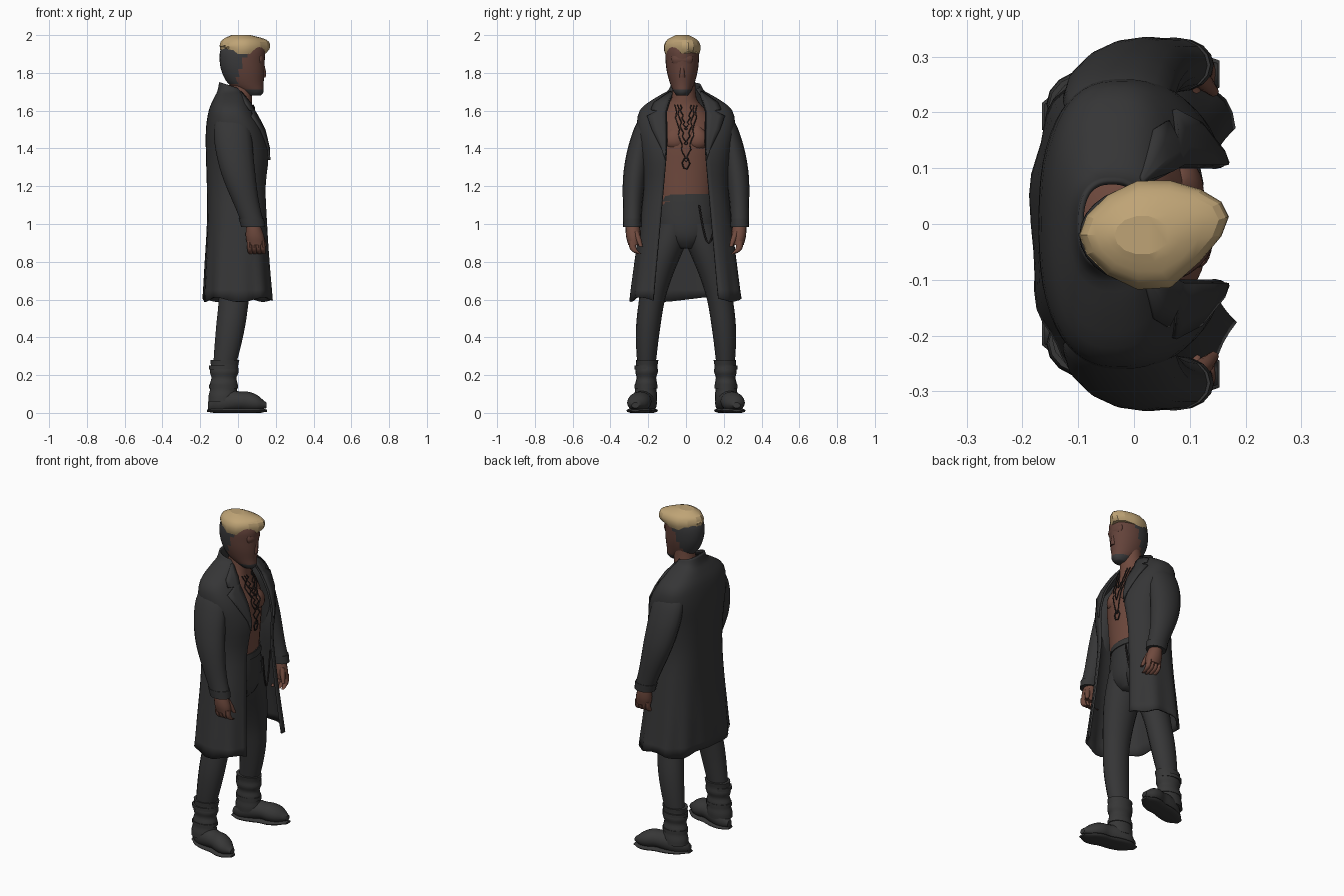
import bpy, bmesh, math
from mathutils import Vector
from mathutils.bvhtree import BVHTree

if "Cube" in bpy.data.objects:
    bpy.data.objects.remove(bpy.data.objects["Cube"])


def material(name, red, green, blue):
    mat = bpy.data.materials.new(name)
    mat.use_nodes = True
    mat.diffuse_color = (red, green, blue, 1)
    shader = mat.node_tree.nodes["Principled BSDF"]
    shader.inputs["Base Color"].default_value = (red, green, blue, 1)
    shader.inputs["Roughness"].default_value = .9
    return mat


COAT = material("charcoal_coat", .036, .036, .037)
CLOTH = material("dark_trousers", .037, .037, .038)
LEATHER = material("dark_boots", .038, .038, .038)
SKIN = material("brown_skin", .16, .068, .048)
FACE = material("deep_brown_face", .125, .055, .042)
BLOND = material("blond_hair", .52, .37, .18)
SHAVED = material("dark_hair", .042, .042, .044)
METAL = material("black_chain", .025, .022, .022)


def build(name, verts, faces, mats, angle=50):
    mesh = bpy.data.meshes.new(name)
    mesh.from_pydata(verts, [], faces)
    bm = bmesh.new()
    bm.from_mesh(mesh)
    bmesh.ops.recalc_face_normals(bm, faces=bm.faces)
    bm.to_mesh(mesh)
    bm.free()
    for mat in mats:
        mesh.materials.append(mat)
    part = bpy.data.objects.new(name, mesh)
    bpy.context.collection.objects.link(part)
    bpy.ops.object.select_all(action="DESELECT")
    part.select_set(True)
    bpy.context.view_layer.objects.active = part
    bpy.ops.object.shade_smooth_by_angle(angle=math.radians(angle))
    return part


def blend(rows, amount):
    """Smooth curve through evenly spaced rows of values."""
    last = len(rows) - 1
    index = min(int(amount * last), last - 1)
    f = amount * last - index
    before, after = rows[max(index - 1, 0)], rows[min(index + 2, last)]
    return [b + f / 2 * (c - a + f * (2 * a - 5 * b + 4 * c - d + f * (3 * (b - c) + d - a)))
            for a, b, c, d in zip(before, rows[index], rows[index + 1], after)]


def steps(count):
    return [i / count for i in range(count + 1)]


def power(value, exponent):
    return math.copysign(abs(value) ** exponent, value)


def bridge(rings, size, closed):
    span = size if closed else size - 1
    return [(k * size + i, k * size + (i + 1) % size, (k + 1) * size + (i + 1) % size, (k + 1) * size + i)
            for k in range(rings - 1) for i in range(span)]


def skin_rings(name, rings, mats, sides, across=(Vector((1, 0, 0)), Vector((0, 1, 0))),
               floor=0.0, angle=50):
    verts = []
    for centre, wide, deep in rings:
        for i in range(sides):
            turn = math.tau * i / sides
            point = centre + across[0] * wide * math.cos(turn) + across[1] * deep * math.sin(turn)
            point.z = max(point.z, floor)
            verts.append(point)
    faces = bridge(len(rings), sides, True)
    faces += [tuple(range(sides)), tuple(range(len(verts) - sides, len(verts)))]
    return build(name, verts, faces, mats, angle)


def body(name, rows, mats, y=0.0, sides=24, angle=50):
    """Upright form from rows of height, centre x, half depth, half width."""
    rings = []
    for amount in steps(3 * len(rows) - 3):
        z, x, depth, width = blend(rows, amount)
        rings.append((Vector((x, y, z)), depth, width))
    return skin_rings(name, rings, mats, sides, angle=angle)


def limb(name, start, end, radii, flat, mat, bow=(0, 0, 0), sides=16, **options):
    """Bowed tapering form; flat gives the width ratio at each end."""
    rings = []
    for amount in steps(3 * len(radii) - 3):
        centre = Vector(start).lerp(Vector(end), amount) + Vector(bow) * math.sin(math.pi * amount)
        radius = blend([(r,) for r in radii], amount)[0]
        rings.append((centre, radius, radius * (flat[0] + (flat[1] - flat[0]) * amount)))
    return skin_rings(name, rings, [mat], sides, **options)


def thicken(part):
    mod = part.modifiers.new("thickness", "SOLIDIFY")
    mod.thickness = .01
    mod.offset = 0


def front_finder(part):
    mesh = part.data
    tree = BVHTree.FromPolygons([v.co for v in mesh.vertices], [p.vertices for p in mesh.polygons])

    def front(y, z, lift):
        hit = tree.ray_cast(Vector((1, y, z)), Vector((-1, 0, 0)))[0]
        return (max(hit.x if hit else 0, 0) + lift, y, z)
    return front


def tube(name, points, radius, closed=False):
    curve = bpy.data.curves.new(name, "CURVE")
    curve.dimensions = "3D"
    curve.bevel_depth = radius
    curve.bevel_resolution = 1
    spline = curve.splines.new("POLY")
    spline.points.add(len(points) - 1)
    for target, point in zip(spline.points, points):
        target.co = (*point, 1)
    spline.use_cyclic_u = closed
    curve.materials.append(METAL)
    bpy.context.collection.objects.link(bpy.data.objects.new(name, curve))


def opening(z):
    """Half width of the gap down the coat front."""
    return .1 + .09 * max(0, 1.4 - z) - .3 * max(0, z - 1.6)


# Long open coat: height, back, front, half width; the collar slopes to the front
coat_rows = [(.6, -.18, .2, .29), (.8, -.17, .18, .265), (1, -.16, .165, .24), (1.2, -.16, .155, .22),
             (1.37, -.165, .165, .235), (1.5, -.165, .135, .255), (1.6, -.15, .08, .24),
             (1.66, -.125, .05, .165), (1.7, -.105, .03, .1), (1.75, -.095, .015, .075)]
around, square = 48, .78
verts = []
levels = steps(3 * len(coat_rows) - 3)
for amount in levels:
    z, back, front, width = blend(coat_rows, amount)
    first = math.asin((opening(z) / width) ** (1 / square))
    pleat = .045 * max(0, 1.1 - z)
    hem = .012 * (amount == 0)
    for share in steps(around):
        turn = first + (math.tau - 2 * first) * share
        swell = 1 + pleat * math.sin(11 * turn)
        x = (front + back) / 2 + (front - back) / 2 * power(math.cos(turn), square) * swell
        slope = 6 * max(0, z - 1.69) * (x - back)
        verts.append((x, width * power(math.sin(turn), square) * swell, z + hem * math.sin(5 * turn) - slope))
coat = build("long_coat", verts, bridge(len(levels), around + 1, False), [COAT])
on_coat = front_finder(coat)
thicken(coat)

# Bare torso and neck
torso = body("torso", [(1.1, 0, .105, .15), (1.3, 0, .115, .165), (1.45, 0, .12, .175),
                       (1.55, -.02, .11, .155), (1.62, -.01, .085, .1), (1.67, .01, .065, .065),
                       (1.78, .02, .06, .058)], [SKIN], y=-.01)
on_torso = front_finder(torso)

# Tangled chest chains and pendant
for label, half, drop in (("outer", .06, 1.33), ("middle", .045, 1.42), ("inner", .03, 1.5)):
    points = []
    for share in steps(24):
        u = 2 * share - 1
        wobble = .006 * math.sin(50 * share)
        points.append(on_torso(half * u + wobble, drop + (1.63 - drop) * abs(u) ** 1.4, .008 + wobble))
    tube(label + "_chest_chain", points, .003)
tube("pendant", [on_torso(.02 * math.cos(turn), 1.32 + .03 * math.sin(turn), .008) for turn in range(6)],
     .004, True)

# Head, coloured by region
head = body("head", [(1.68, .085, .035, .028), (1.7, .075, .06, .045), (1.74, .043, .092, .063),
                     (1.8, .028, .112, .08), (1.86, .022, .119, .088), (1.92, .025, .118, .088),
                     (1.97, .03, .09, .07)], [FACE, SHAVED], y=-.02, sides=28)
for face in head.data.polygons:
    spot = face.center
    scalp = spot.z > 1.74 and spot.x < .01 + .35 * (spot.z - 1.8)
    beard = spot.z < 1.712 and spot.x > .04
    face.material_index = int(scalp or beard)
body("nose", [(1.775, .135, .01, .016), (1.8, .135, .014, .013), (1.85, .128, .01, .009)], [FACE], y=-.02, sides=10)
body("brow", [(1.85, .117, .02, .05), (1.87, .117, .025, .058), (1.89, .117, .02, .055)], [FACE], y=-.02)
body("lips", [(1.74, .118, .014, .02), (1.75, .118, .017, .026), (1.76, .118, .016, .02)], [FACE], y=-.02)

# Swept blond hair, pinched to a quiff at the brow and jagged below
hair = body("top_hair", [(1.905, .03, .124, .092), (1.94, .036, .134, .1), (1.975, .034, .118, .082),
                         (2, .015, .05, .035)], [BLOND], y=-.02, sides=14, angle=20)
for vertex in hair.data.vertices:
    spot = vertex.co
    ahead, behind = max(0, spot.x - .06), max(0, -.02 - spot.x)
    spot.y = -.02 + (spot.y + .02) * (1 - 3 * ahead - 3 * behind) + .3 * ahead
    if spot.z < 1.93:
        spot.z += .006 * math.sin(90 * spot.x + 70 * spot.y) + .2 * behind

# Trouser seat, belt and hanging chain
body("trouser_seat", [(.87, 0, .07, .05), (.92, 0, .105, .125), (1, 0, .116, .165), (1.16, 0, .108, .15)], [CLOTH])
body("belt", [(1.12, 0, .116, .158), (1.155, 0, .113, .156)], [LEATHER])
tube("belt_chain", [(.12 - .02 * share, .07 + .1 * share, 1.1 - .2 * math.sin(math.pi * share))
                    for share in steps(10)], .005)

up = Vector((0, 0, 1))
for side, s in (("left_", 1), ("right_", -1)):
    sideways = Vector((0, s, 0))

    # Chest muscle and notched lapel
    limb(side + "chest_muscle", (.08, s * .058, 1.38), (.08, s * .058, 1.52), (.01, .04, .045, .035, .01),
         (1.4, 1.4), SKIN)
    edges = [(1.7, .085), (1.64, .17), (1.605, .185), (1.6, .15), (1.57, .205), (1.5, .18), (1.4, .13), (1.34, .108)]
    points = []
    for z, outer in edges:
        inner = opening(z) + .005
        points += [on_coat(s * (inner + (outer - inner) * share), z, .012) for share in steps(3)]
    thicken(build(side + "lapel", points, bridge(len(edges), 4, False), [COAT], 30))

    # Sleeve and cuff
    limb(side + "sleeve", (-.035, s * .18, 1.625), (.08, s * .285, 1), (.04, .09, .1, .097, .09, .078, .066, .06),
         (.55, .8), COAT, bow=(-.03, s * .03, 0))
    limb(side + "cuff", (.07, s * .285, 1.03), (.08, s * .285, .985), (.067, .063), (.74, .77), COAT)

    # Hand, curled fingers and thumb
    limb(side + "hand", (.08, s * .283, 1), (.096, s * .276, .89), (.036, .044, .049, .046), (1, .65), SKIN)
    for index, finger in enumerate(("little", "ring", "middle", "index")):
        x = .06 + .023 * index
        limb(side + finger + "_finger", (x, s * .285, .91), (x + .006, s * .245, .84), (.013, .014, .013, .009),
             (1.3, 1.3), SKIN, bow=(0, s * .012, -.01), sides=8)
    limb(side + "thumb", (.115, s * .265, .96), (.142, s * .238, .88), (.015, .015, .01), (1, 1), SKIN, sides=8)

    # Trouser leg
    limb(side + "trouser_leg", (0, s * .06, 1), (-.08, s * .21, .2), (.108, .106, .092, .08, .077, .068, .055),
         (.92, .8), CLOTH, bow=(.018, s * .045, 0))

    # Slouched boot shaft with straps
    limb(side + "boot_shaft", (-.08, s * .215, .06), (-.07, s * .206, .28),
         (.077, .077, .071, .073, .066, .076, .072, .077), (.8, .78), LEATHER)
    for label, z in (("ankle", .13), ("calf", .23)):
        limb(side + label + "_strap", (-.076, s * .212, z), (-.076, s * .212, z + .02), (.077, .077),
             (.78, .78), LEATHER)

    # Shoe and sole, toes turned outward
    shoe_widths = (.02, .05, .06, .06, .056, .062, .052, .02)
    limb(side + "shoe", (-.16, s * .195, .035), (.15, s * .268, .04), shoe_widths, (1.1, .75), LEATHER,
         bow=(0, 0, .025), across=(sideways, up), floor=.012)
    limb(side + "sole", (-.165, s * .193, .012), (.153, s * .269, .012), [width + .004 for width in shoe_widths],
         (.25, .25), LEATHER, across=(sideways, up))
